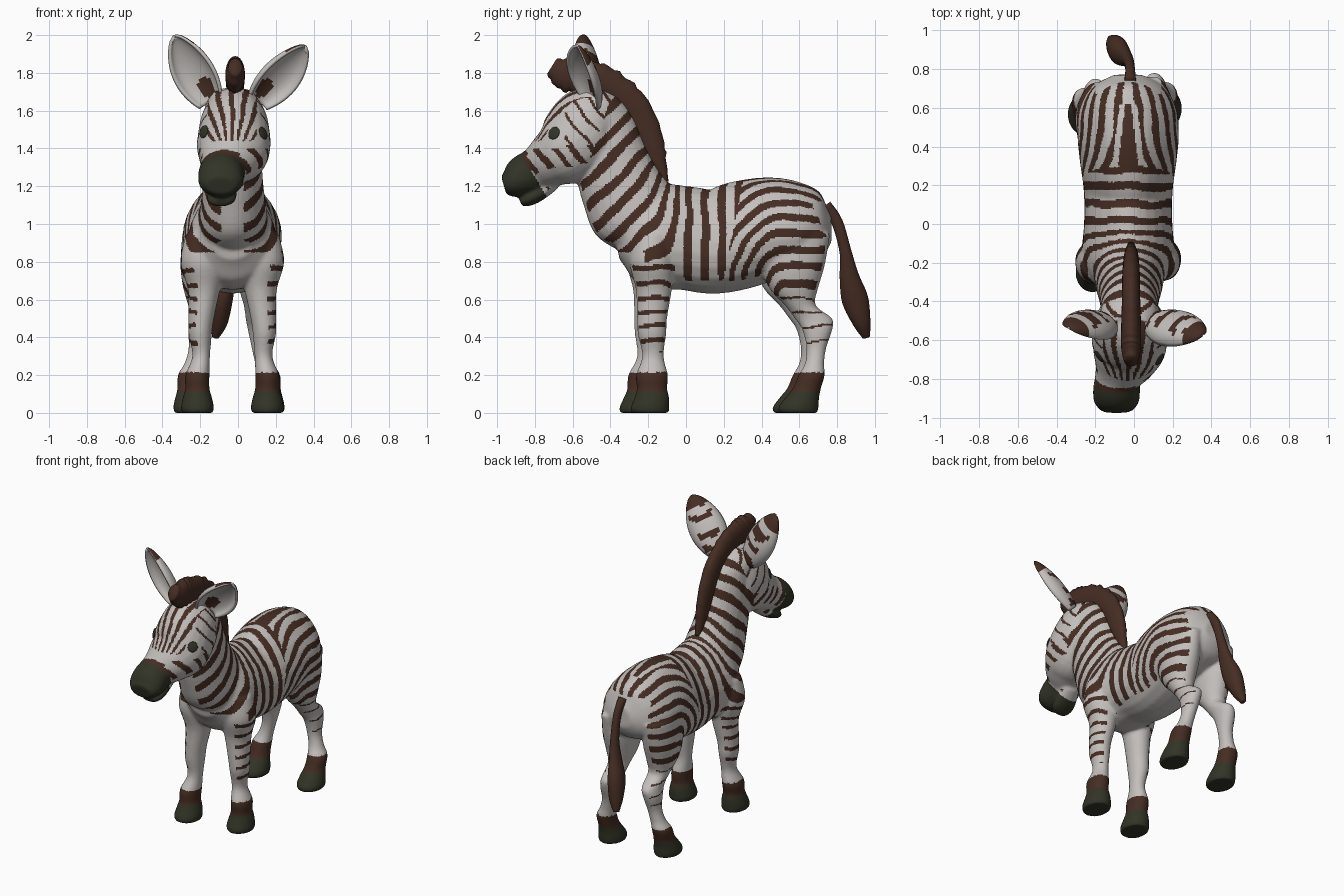
import bpy, bmesh, random
from math import sin, cos, pi, tau, hypot, atan2
from mathutils import Vector, noise
from mathutils.bvhtree import BVHTree

random.seed(4)
if "Cube" in bpy.data.objects:
    bpy.data.objects.remove(bpy.data.objects["Cube"])


def material(name, rgb):
    mat = bpy.data.materials.new(name)
    mat.use_nodes = True
    mat.diffuse_color = (*rgb, 1)
    mat.node_tree.nodes["Principled BSDF"].inputs["Base Color"].default_value = (*rgb, 1)
    return mat


WHITE, BROWN, DARK = range(3)
palette = [material("coat_white", (.55, .52, .5)),
           material("stripe_brown", (.06, .026, .017)),
           material("hoof_dark", (.032, .034, .02))]


def spline(secs, steps):
    """Catmull-Rom interpolation through section tuples."""
    out = []
    for i in range(len(secs) - 1):
        p0, p1, p2 = secs[max(i - 1, 0)], secs[i], secs[i + 1]
        p3 = secs[min(i + 2, len(secs) - 1)]
        for k in range(steps):
            t = k / steps
            out.append([b + t * (c - a + t * (2 * a - 5 * b + 4 * c - d + t * (3 * (b - c) + d - a))) / 2
                        for a, b, c, d in zip(p0, p1, p2, p3)])
    return out + [list(secs[-1])]


def loft(bm, secs, level=False, steps=5, seg=24, jitter=0, egg=0):
    """Closed tube through sections (x, y, z, side radius, depth radius)."""
    pts = spline(secs, steps)
    rings = []
    for i, p in enumerate(pts):
        ahead = Vector(pts[min(i + 1, len(pts) - 1)][:3]) - Vector(pts[max(i - 1, 0)][:3])
        t = Vector((0, 0, 1)) if level else ahead.normalized()
        side = (Vector((1, 0, 0)) - t * t.x).normalized()
        depth = t.cross(side)
        grow = 1 + random.uniform(-jitter, jitter)
        rx, rt = max(p[3], .008), max(p[4], .008) * grow
        ring = []
        for k in range(seg):
            c, s = cos(tau * k / seg), sin(tau * k / seg)
            ring.append(bm.verts.new(Vector(p[:3]) + side * rx * c * (1 + egg * s) + depth * rt * s))
        rings.append(ring)
    for a, b in zip(rings, rings[1:]):
        for k in range(seg):
            n = (k + 1) % seg
            bm.faces.new((a[k], a[n], b[n], b[k]))
    bm.faces.new(rings[0])
    bm.faces.new(rings[-1])


def finish(name, bm):
    bmesh.ops.recalc_face_normals(bm, faces=bm.faces)
    me = bpy.data.meshes.new(name)
    bm.to_mesh(me)
    bm.free()
    ob = bpy.data.objects.new(name, me)
    bpy.context.collection.objects.link(ob)
    for mat in palette:
        me.materials.append(mat)
    return ob


def bake(ob):
    dg = bpy.context.evaluated_depsgraph_get()
    me = bpy.data.meshes.new_from_object(ob.evaluated_get(dg))
    ob.modifiers.clear()
    ob.data = me


def paint(ob, rule):
    for f in ob.data.polygons:
        f.material_index = rule(f.center, f.normal)
        f.use_smooth = True


def ease(t):
    t = min(max(t, 0), 1)
    return t * t * (3 - 2 * t)


# Body volumes: trunk (wider below), neck, head, lower lip
bm = bmesh.new()
trunk = [(-.37, .92, .1, .11), (-.3, .93, .18, .225), (-.18, .935, .235, .28), (0, .925, .225, .275),
         (.15, .905, .225, .275), (.3, .945, .245, .285), (.45, .985, .258, .265),
         (.6, .99, .245, .23), (.71, .98, .18, .17), (.77, .98, .07, .07)]
loft(bm, [(-.03, *s) for s in trunk], egg=.2)
neck = [(-.2, .92, .19, .15), (-.27, 1.05, .18, .235), (-.345, 1.2, .16, .22), (-.4, 1.35, .15, .2),
        (-.45, 1.5, .145, .19), (-.5, 1.62, .15, .15), (-.53, 1.7, .1, .07)]
loft(bm, [(-.025, *s) for s in neck])
loft(bm, [(-.02, -.42, 1.57, .14, .14), (-.02, -.5, 1.53, .18, .21), (-.025, -.62, 1.4, .195, .195),
          (-.05, -.71, 1.34, .165, .15), (-.08, -.79, 1.29, .122, .118), (-.09, -.86, 1.255, .122, .11),
          (-.09, -.92, 1.22, .115, .085), (-.09, -.965, 1.205, .08, .05)])
loft(bm, [(-.06, -.7, 1.22, .06, .04), (-.08, -.78, 1.16, .075, .04),
          (-.09, -.835, 1.13, .076, .036), (-.09, -.875, 1.112, .05, .022)])

# Legs: sections relative to the foot, mirrored by side, leaning back above the fetlock
front_leg = [(-.04, 0, .95, .1, .1), (-.03, 0, .8, .12, .12), (-.035, .01, .65, .085, .095),
             (-.02, 0, .5, .068, .08), (-.015, 0, .42, .062, .076), (-.02, .005, .3, .047, .057),
             (0, 0, .2, .064, .085), (0, 0, .13, .064, .08), (0, 0, .09, .075, .09),
             (0, -.01, .03, .088, .103), (0, -.01, 0, .082, .1)]
hind_leg = [(-.06, -.03, .95, .1, .2), (-.06, -.03, .78, .11, .17), (-.06, -.025, .66, .095, .13),
            (-.06, .01, .57, .07, .082), (-.06, .08, .5, .06, .1), (-.05, .1, .44, .058, .08),
            (-.04, .095, .34, .047, .052), (-.02, .085, .26, .05, .052), (0, .07, .2, .064, .07),
            (0, .045, .13, .066, .075), (0, .02, .08, .078, .09), (0, 0, .03, .088, .107), (0, 0, 0, .082, .103)]
for leg, s, fx, fy, lean in ((front_leg, 1, .155, -.18, 0), (front_leg, -1, -.215, -.24, .045),
                             (hind_leg, 1, .16, .595, 0), (hind_leg, -1, -.255, .565, 0)):
    loft(bm, [(fx + s * dx, fy + dy + lean * ease(z / .45), z, rx, ry) for dx, dy, z, rx, ry in leg],
         level=True)

body = finish("body", bm)
fuse = body.modifiers.new("fuse", 'REMESH')
fuse.mode = 'VOXEL'
fuse.voxel_size = .009
soften = body.modifiers.new("soften", 'SMOOTH')
soften.factor = .5
soften.iterations = 12
bake(body)


def head_coat(c, n, dx, wob):
    x, y, z = c
    muzzle = y + .88 - (1.38 - z) * .61
    if muzzle < 0:
        return DARK
    if muzzle < .04 and n.z > .3:
        return BROWN
    if z > 1.44 and abs(dx) < .13 and y < -.5:          # forehead fan
        return int((atan2(dx, z - 1.27) / .18 + wob * 10 + .21) % 1 < .42)
    if n.z < -.5 or (z > 1.4 and y < -.64) or (n.z > .3 and y < -.7):   # chin, eye surround, bridge
        return WHITE
    return int(((-.77 * y - .64 * z + wob) / .075) % 1 < (.4 if z < 1.42 else .2))


def coat(c, n):
    """Colour of the hide at a point."""
    x, y, z = c
    wob = noise.noise(c * 7) * .016
    dx = x + .03
    if z < .215:
        return DARK if z < .115 else BROWN
    if z > 1.08 and y < -.42 - .35 * (1.6 - z):
        return head_coat(c, n, dx, wob)
    if (z < .8 and -.4 < y < -.06) or (z < .62 and y > .38):    # legs
        outer = n.x * dx > 0 and abs(n.x) > .4 and abs(dx) > .1
        width = .32 if y < 0 else .14
        return int(outer and z > .32 and ((z + wob * 1.5) / .075) % 1 < width)
    if n.y < -.3 and z < .85 and y < 0:                 # lower chest
        return WHITE
    if n.y < -.4 and abs(dx) < .06 and z < 1.25:        # breast line
        return WHITE
    if n.y > .5 and abs(dx) < .17 and z < 1.12:         # back of the rump
        return WHITE
    if y > .2 + .2 * (z - .72):                         # haunch arcs
        if n.x * dx < 0 or n.z < -.75 or (z < .7 and y < .4):
            return WHITE
        wedge = abs(dx) - .015 - (.62 - y) * .12
        if z > 1.1 and y < .62 and wedge < .03:         # wedge along the spine
            return int(wedge < 0)
        height = .95 + .27 * atan2(z - .95, abs(dx)) if z > .95 else z
        arc = hypot(1.5 * max(0, .52 - y), max(0, height - .62))
        return int(((arc + wob) / .092 + .6) % 1 < .48)
    if n.z < -.75 or z < .7:
        return WHITE
    fore = ease((.02 - y) / .25)                        # barrel, shoulder and neck
    slant = .62 * z - .63 * y + .15
    f = (.72 - y) * (1 - fore) + slant * fore + wob
    return int((f / .088 + .23) % 1 < .47)


paint(body, coat)

# Eyes: flattened domes set on the head surface
bm = bmesh.new()
bm.from_mesh(body.data)
skin = BVHTree.FromBMesh(bm)
bm.free()
for side, name in ((1, "left_eye"), (-1, "right_eye")):
    spot, normal, _, _ = skin.find_nearest(Vector((-.03 + side * .21, -.73, 1.5)))
    bm = bmesh.new()
    bmesh.ops.create_uvsphere(bm, u_segments=20, v_segments=12, radius=.035)
    bmesh.ops.scale(bm, vec=(1, 1, .25), verts=bm.verts)
    bmesh.ops.rotate(bm, matrix=normal.to_track_quat('Z', 'Y').to_matrix(), verts=bm.verts)
    bmesh.ops.translate(bm, vec=spot, verts=bm.verts)
    paint(finish(name, bm), lambda c, n: DARK)


# Ears: cupped leaf shells, barred on the back
def ear(name, base, tip, forward):
    base, axis = Vector(base), Vector(tip) - Vector(base)
    length = axis.length
    axis.normalize()
    fwd = Vector(forward)
    fwd = (fwd - axis * fwd.dot(axis)).normalized()
    side = axis.cross(fwd)
    bm = bmesh.new()
    nu, nv = 24, 14
    grid = []
    for i in range(nu + 1):
        u = i / nu
        w = .11 * sin(pi * (.14 + .86 * u)) ** .65 + .004
        row = []
        for j in range(nv + 1):
            v = 2 * j / nv - 1
            row.append(bm.verts.new(base + axis * length * u + side * w * sin(v * pi / 2)
                                    + fwd * w * (.7 * v * v - .45)))
        grid.append(row)
    for a, b in zip(grid, grid[1:]):
        for j in range(nv):
            bm.faces.new((a[j], a[j + 1], b[j + 1], b[j]))
    ob = finish(name, bm)
    shell = ob.modifiers.new("shell", 'SOLIDIFY')
    shell.thickness = .016
    shell.offset = 0
    bake(ob)

    def rule(c, n):
        u = (c - base).dot(axis) / length
        across = abs((c - base).dot(side))
        if n.dot(fwd) > 0:
            return int(hypot((u - .2) / .14, across / .045) < 1)
        return int(u > .8 or (across < .075 and (u / .27 + noise.noise(c * 9) * .4) % 1 < .45))

    paint(ob, rule)


ear("left_ear", (.1, -.5, 1.645), (.355, -.575, 1.94), (.7, -.85, -.1))
ear("right_ear", (-.14, -.5, 1.645), (-.335, -.54, 1.995), (-.5, -1, -.1))

# Mane with forelock
bm = bmesh.new()
mane = [(-.11, 1.22, .02, .02), (-.16, 1.36, .035, .055), (-.21, 1.5, .042, .07), (-.28, 1.63, .046, .078),
        (-.38, 1.72, .047, .085), (-.48, 1.765, .05, .09), (-.58, 1.785, .052, .095),
        (-.65, 1.8, .05, .085), (-.71, 1.835, .035, .045)]
loft(bm, [(-.015, *s) for s in mane], steps=6, jitter=.1)
paint(finish("mane", bm), lambda c, n: BROWN)

# Tail
bm = bmesh.new()
loft(bm, [(-.02, .74, 1.1, .03, .03), (-.02, .8, 1.01, .025, .03), (-.03, .845, .85, .028, .032),
          (-.05, .865, .72, .038, .052), (-.08, .895, .6, .052, .07), (-.1, .93, .48, .045, .048),
          (-.12, .955, .4, .018, .02)])
paint(finish("tail", bm), lambda c, n: BROWN)
